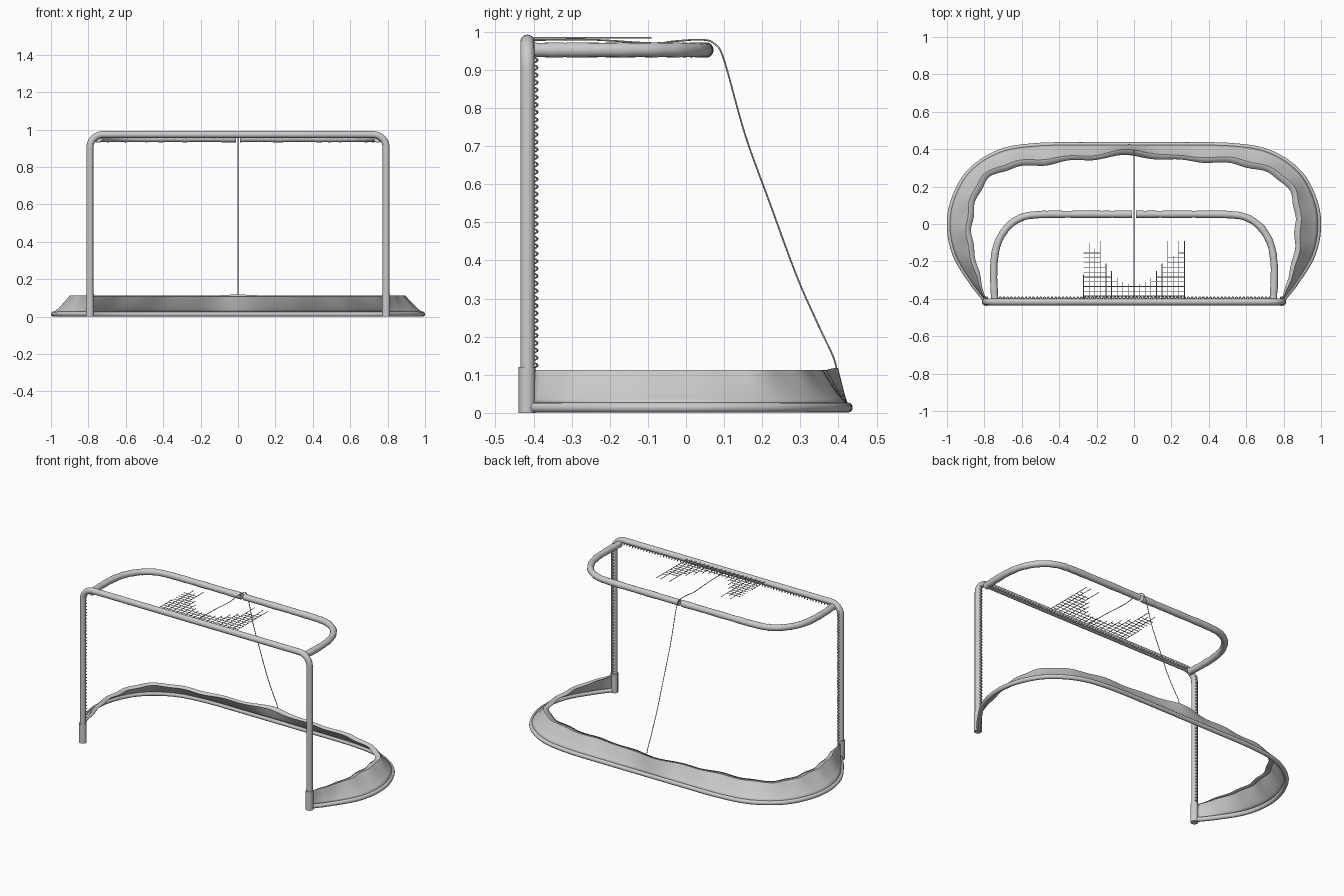
import bpy, bmesh, math, random
from mathutils import Vector

if "Cube" in bpy.data.objects:
    bpy.data.objects.remove(bpy.data.objects["Cube"])

random.seed(4)


def smooth_path(ctrl, steps=8):
    """Catmull-Rom through the control points."""
    p = [Vector(c) for c in ctrl]
    p = [2 * p[0] - p[1]] + p + [2 * p[-1] - p[-2]]
    out = []
    for i in range(1, len(p) - 2):
        a, b, c, d = p[i - 1:i + 3]
        for k in range(steps):
            t = k / steps
            out.append(0.5 * (2 * b + (c - a) * t + (2 * a - 5 * b + 4 * c - d) * t * t
                              + (3 * b - a - 3 * c + d) * t ** 3))
    return out + [p[-2]]


def mirrored(half, z):
    """Half plan outline (right to centre) -> full smooth path at height z."""
    full = [(x, y, z) for x, y in half] + [(-x, y, z) for x, y in half[-2::-1]]
    return smooth_path(full)


def tube(name, paths, radius, res=4, lumps=0.0):
    """One mesh object made of round tubes along the given paths."""
    cu = bpy.data.curves.new(name, 'CURVE')
    cu.dimensions = '3D'
    cu.bevel_depth = radius
    cu.bevel_resolution = res
    cu.use_fill_caps = True
    for path in paths:
        sp = cu.splines.new('POLY')
        sp.points.add(len(path) - 1)
        for pt, co in zip(sp.points, path):
            pt.co = (*co, 1)
            pt.radius = 1 + random.uniform(-lumps, lumps)
    ob = bpy.data.objects.new(name, cu)
    bpy.context.collection.objects.link(ob)
    finish(ob, True)
    return ob


def finish(ob, convert=False):
    bpy.ops.object.select_all(action='DESELECT')
    ob.select_set(True)
    bpy.context.view_layer.objects.active = ob
    if convert:
        bpy.ops.object.convert(target='MESH')
    bpy.ops.object.shade_smooth_by_angle(angle=math.radians(50))


# Front frame: two posts and a crossbar with rounded corners
PX, PY, PZ, R = 0.792, -0.416, 0.974, 0.07
corner = [(PX - R + R * math.cos(a), PY, PZ - R + R * math.sin(a))
          for a in (math.pi / 2 * i / 8 for i in range(9))]
frame = [(PX, PY, 0.0)] + corner
frame += [(-x, y, z) for x, y, z in reversed(frame)]
tube("front_frame", [frame], 0.0185, 6)

# Sleeves at the foot of each post
for side, s in (("left", -1), ("right", 1)):
    tube(side + "_post_sleeve", [[(s * PX, PY - 0.001, 0), (s * PX, PY - 0.001, 0.12)]], 0.022, 6)

# Padded upper rear bar
rear = [(0.745, -0.40), (0.75, -0.30), (0.748, -0.20), (0.728, -0.10), (0.675, -0.015),
        (0.60, 0.035), (0.51, 0.05), (0.35, 0.052), (0.17, 0.052), (0.01, 0.052)]
half = smooth_path([(x, y, 0.952) for x, y in rear], 6)
for side, s in (("left", -1), ("right", 1)):
    tube(side + "_padded_top_bar", [[(s * p.x, p.y, p.z) for p in half]], 0.0195, 5, 0.06)

# Base rail and cloth skirt outlines (right side to centre)
base = [(0.80, -0.40), (0.87, -0.31), (0.955, -0.17), (0.987, -0.02), (0.965, 0.13),
        (0.88, 0.28), (0.72, 0.385), (0.52, 0.42), (0.25, 0.424), (0, 0.424)]
crest = [(0.80, -0.395), (0.84, -0.29), (0.88, -0.15), (0.893, -0.01), (0.878, 0.13),
         (0.81, 0.25), (0.67, 0.325), (0.48, 0.352), (0.25, 0.362), (0, 0.395)]
hem = [(0.795, -0.395), (0.825, -0.28), (0.855, -0.14), (0.864, -0.01), (0.85, 0.115),
       (0.785, 0.23), (0.655, 0.297), (0.47, 0.322), (0.25, 0.34), (0, 0.365)]
rail = mirrored(base, 0.014)
tube("base_rail", [rail], 0.0132, 4)

# Cloth skirt: leans inward from the rail, then folds over into a hem
low, top, inner = mirrored(base, 0.022), mirrored(crest, 0.111), mirrored(hem, 0.107)
bm = bmesh.new()
rows = []
for i, (a, b, c) in enumerate(zip(low, top, inner)):
    u = i / (len(low) - 1)
    wave = (0.006 * math.sin(u * 95) + 0.004 * math.sin(u * 41 + 1)) * math.sin(math.pi * u) ** 0.5
    inward = (b - a)
    inward.z = 0
    inward.normalize()
    peak = 0.006 * math.exp(-(b.x / 0.1) ** 2)
    col = []
    for k in range(7):
        t = k / 6
        v = a.lerp(b, t ** 0.85)
        v.z = a.z + (b.z - a.z + peak) * t
        col.append(bm.verts.new(v + inward * wave * t))
    col.append(bm.verts.new(c + inward * wave * 1.2))
    rows.append(col)
for c0, c1 in zip(rows, rows[1:]):
    for k in range(7):
        bm.faces.new((c0[k], c1[k], c1[k + 1], c0[k + 1]))
bmesh.ops.recalc_face_normals(bm, faces=bm.faces)
me = bpy.data.meshes.new("cloth_skirt")
bm.to_mesh(me)
bm.free()
skirt = bpy.data.objects.new("cloth_skirt", me)
bpy.context.collection.objects.link(skirt)
solid = skirt.modifiers.new("thickness", 'SOLIDIFY')
solid.thickness = 0.003
solid.offset = 0
finish(skirt)


# Lacing coils behind the posts and the crossbar
def coil(start, end, pitch=0.0195, r=0.006):
    start, end = Vector(start), Vector(end)
    axis = (end - start).normalized()
    u = axis.cross(Vector((0, 1, 0)))
    v = Vector((0, 1, 0))
    length = (end - start).length
    n = int(length / pitch) * 8
    return [start + axis * (length * i / n)
            + r * (u * math.cos(i * math.pi / 4) + v * math.sin(i * math.pi / 4))
            for i in range(n + 1)]


LY = -0.395
tube("post_lacing", [coil((s * (PX - 0.004), LY, 0.12), (s * (PX - 0.004), LY, 0.94)) for s in (-1, 1)], 0.0025, 1)
tube("crossbar_lacing", [coil((-0.74, LY, 0.962), (0.74, LY, 0.962))], 0.0025, 1)

# Torn top netting: column ends follow a ragged outline
STEP, NZ, NY = 0.03, 0.984, -0.40
tips = [-0.14, -0.10, -0.13, -0.09, -0.21, -0.25, -0.29, -0.31, -0.32, -0.32,
        -0.32, -0.31, -0.29, -0.25, -0.21, -0.09, -0.17, -0.09, -0.09]
threads = [[(-0.27 + i * STEP, NY, NZ), (-0.27 + i * STEP, t, NZ)] for i, t in enumerate(tips)]
threads[0][1] = (-0.27, -0.27, NZ)
for j in range(10):
    y = -0.385 + j * STEP * 0.85
    i = 0
    while i < len(tips):
        k = i
        while k < len(tips) and tips[k] > y + 0.01:
            k += 1
        if k - i > 1:
            threads.append([(-0.27 + i * STEP, y, NZ), (-0.27 + (k - 1) * STEP, y, NZ)])
        i = k + 1
tube("top_netting", threads, 0.0019, 1)

# Centre cord running over the rear bar and down to the skirt
cord = [(-0.40, 0.978), (-0.25, 0.979), (-0.09, 0.970), (-0.03, 0.975), (0.04, 0.979), (0.075, 0.968),
        (0.10, 0.925), (0.155, 0.73), (0.22, 0.55), (0.29, 0.36), (0.345, 0.235), (0.385, 0.15), (0.396, 0.112)]
tube("centre_cord", [smooth_path([(0, y, z) for y, z in cord])], 0.0022, 2)
